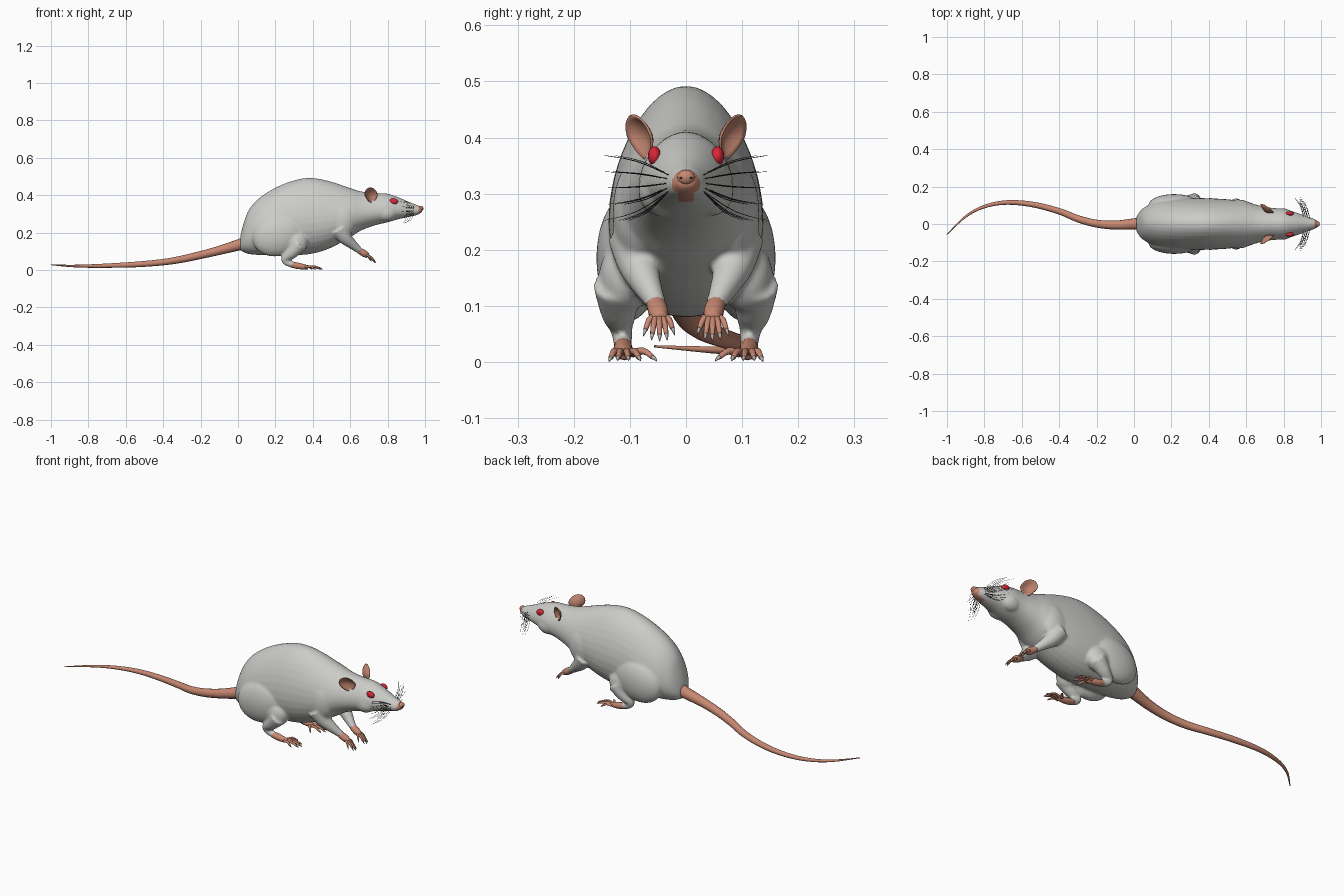
import bpy, bmesh, math, random
from mathutils import Vector, Matrix, Quaternion

random.seed(4)
if "Cube" in bpy.data.objects:
    bpy.data.objects.remove(bpy.data.objects["Cube"], do_unlink=True)


def material(name, rgb, rough=0.6):
    m = bpy.data.materials.new(name)
    m.use_nodes = True
    m.diffuse_color = (*rgb, 1)
    b = m.node_tree.nodes["Principled BSDF"]
    b.inputs["Base Color"].default_value = (*rgb, 1)
    b.inputs["Roughness"].default_value = rough
    return m


FUR = material("pale grey fur", (0.6, 0.6, 0.58))
SKIN = material("pink skin", (0.58, 0.25, 0.17))
EAR = material("ear pink", (0.5, 0.22, 0.15))
RED = material("eye red", (0.7, 0.02, 0.04), 0.2)
CLAW = material("claw grey", (0.45, 0.42, 0.4))
DARK = material("whisker dark", (0.03, 0.03, 0.03))


def spline(rows, steps):
    """Catmull-Rom interpolation of tuples of any length."""
    out = []
    for i in range(len(rows) - 1):
        a, b, c, d = (rows[max(0, min(len(rows) - 1, i + k))] for k in (-1, 0, 1, 2))
        for s in range(steps):
            t = s / steps
            out.append([q + t / 2 * (r - p + t * (2 * p - 5 * q + 4 * r - w + t * (3 * (q - r) + w - p)))
                        for p, q, r, w in zip(a, b, c, d)])
    return out + [list(rows[-1])]


def skin_rings(bm, rings):
    """Bridge rings of points and cap both ends."""
    vs = [[bm.verts.new(p) for p in r] for r in rings]
    n = len(vs[0])
    for a, b in zip(vs, vs[1:]):
        for j in range(n):
            bm.faces.new((a[j], a[(j + 1) % n], b[(j + 1) % n], b[j]))
    bm.faces.new(vs[0][::-1])
    bm.faces.new(vs[-1])


def tube(bm, rows, sides=12, steps=4, side=1):
    """Round tube through rows of (x, y, z, radius)."""
    pts = spline([(x, y * side, z, r) for x, y, z, r in rows], steps)
    pos = [Vector(p[:3]) for p in pts]
    rings, q, last = [], None, None
    for i, p in enumerate(pos):
        d = (pos[min(i + 1, len(pos) - 1)] - pos[max(i - 1, 0)]).normalized()
        q = d.to_track_quat('Z', 'Y') if q is None else last.rotation_difference(d) @ q
        last = d
        rings.append([p + q @ Vector((math.cos(a), math.sin(a), 0)) * pts[i][3]
                      for a in (2 * math.pi * j / sides for j in range(sides))])
    skin_rings(bm, rings)


def ball(bm, centre, radii, tilt=0.0, segs=28):
    m = Matrix.Translation(centre) @ Matrix.Rotation(tilt, 4, 'Y') @ Matrix.Diagonal((*radii, 1))
    bmesh.ops.create_uvsphere(bm, u_segments=segs, v_segments=segs // 2, radius=1, matrix=m)


def finish(name, bm, mat, mirror=False):
    bmesh.ops.recalc_face_normals(bm, faces=bm.faces)
    for f in bm.faces:
        f.smooth = True
    me = bpy.data.meshes.new(name)
    bm.to_mesh(me)
    bm.free()
    me.materials.append(mat)
    ob = bpy.data.objects.new(name, me)
    bpy.context.collection.objects.link(ob)
    if mirror:
        mod = ob.modifiers.new("mirror", 'MIRROR')
        mod.use_axis = (False, True, False)
        mod.use_mirror_merge = False
    return ob


# Torso and head: x, top, bottom, half width
body = [(.012, .18, .105, .035), (.03, .25, .095, .065), (.06, .325, .085, .09), (.12, .39, .08, .118),
        (.22, .45, .08, .132), (.33, .487, .08, .136), (.41, .491, .09, .135), (.5, .472, .12, .13),
        (.6, .438, .175, .118), (.66, .42, .212, .1), (.73, .412, .238, .086), (.8, .408, .255, .08),
        (.86, .388, .272, .063), (.92, .362, .285, .042), (.96, .347, .295, .029), (.985, .337, .31, .015)]
bm = bmesh.new()
rings = []
for x, top, low, w in spline(body, 4):
    ring = []
    for j in range(32):
        t = 2 * math.pi * j / 32
        ring.append((x, w * math.cos(t) * (1 - .18 * math.sin(t)), (top + low) / 2 + (top - low) / 2 * math.sin(t)))
    rings.append(ring)
skin_rings(bm, rings)

# Furry haunches, shoulders, cheeks and legs, fused into one skin
for s in (1, -1):
    ball(bm, (.215, s * .103, .185), (.14, .057, .11), -.3)
    ball(bm, (.31, s * .11, .15), (.065, .045, .065))
    ball(bm, (.555, s * .083, .265), (.08, .048, .1), .3)
    ball(bm, (.79, s * .045, .305), (.06, .04, .045))
    tube(bm, [(.33, .122, .14, .045), (.285, .12, .09, .033), (.25, .115, .06, .021),
              (.265, .113, .038, .018), (.305, .112, .026, .016)], side=s)
    tube(bm, [(.54, .09, .22, .05), (.57, .085, .175, .038), (.61, .07, .138, .027),
              (.645, .055, .108, .019), (.662, .051, .095, .016)], side=s)
raw = finish("fur_source", bm, FUR)
rm = raw.modifiers.new("fuse", 'REMESH')
rm.mode, rm.voxel_size, rm.use_smooth_shade = 'VOXEL', .0055, True
sm = raw.modifiers.new("soften", 'SMOOTH')
sm.factor, sm.iterations = .5, 10
deps = bpy.context.evaluated_depsgraph_get()
deps.update()
mesh = bpy.data.meshes.new_from_object(raw.evaluated_get(deps))
bpy.data.objects.remove(raw, do_unlink=True)
mesh.materials.clear()
mesh.materials.append(FUR)
mesh.materials.append(SKIN)
for p in mesh.polygons:
    c = p.center
    muzzle = c.x > .966
    lips = c.x > .92 and abs(c.y) < .014 and c.z < .315
    p.material_index = int(muzzle or lips)
    p.use_smooth = True
bpy.context.collection.objects.link(bpy.data.objects.new("furry_body", mesh))

# Tail
bm = bmesh.new()
tube(bm, [(.04, 0, .145, .034), (0, 0, .133, .03), (-.1, -.006, .105, .024), (-.2, .002, .08, .021),
          (-.3, .028, .058, .019), (-.4, .068, .042, .017), (-.54, .104, .03, .015), (-.68, .115, .024, .012),
          (-.8, .093, .021, .009), (-.9, .04, .022, .006), (-1, -.056, .028, .002)], 16, 6)
finish("tail", bm, SKIN)


# Paws with toes, and a claw on every toe
def paw(name, palm, base, tips, lift, r):
    skin, claws = bmesh.new(), bmesh.new()
    tube(skin, palm)
    mid = Vector(base)
    for i, tip in enumerate(tips):
        tip = Vector(tip)
        root = mid + Vector((0, (i - 2) * r * 1.0, 0))
        knuckle = root.lerp(tip, .55) + Vector((0, 0, lift))
        tube(skin, [(*root, r * 1.2), (*knuckle, r), (*tip, r * .75)], 8, 3)
        d = (tip - knuckle).normalized()
        tube(claws, [(*(tip - d * .003), r * .7), (*(tip + d * .006), r * .5),
                     (*(tip + d * .012 - Vector((0, 0, .002))), .0006)], 6, 2)
    finish(name, skin, SKIN, True)
    finish(name + "_claws", claws, CLAW, True)


paw("hind_feet", [(.28, .112, .031, .015), (.31, .112, .024, .017), (.345, .11, .018, .015), (.375, .108, .014, .01)],
    (.36, .108, .015),
    [(.39, .06, .009), (.43, .084, .008), (.442, .103, .008), (.438, .121, .008), (.405, .134, .008)], .008, .0062)
paw("front_paws", [(.648, .054, .104, .017), (.675, .049, .088, .018), (.695, .047, .076, .014)],
    (.688, .048, .08),
    [(.703, .024, .06), (.724, .035, .05), (.73, .047, .048), (.726, .06, .05), (.708, .072, .058)], .006, .0055)

# Cupped ears
bm = bmesh.new()
u, v = Vector((.8, -.5, 0)).normalized(), Vector((-.1, .3, 1)).normalized()
n = v.cross(u).normalized()
if n.y < 0:
    n = -n
centre, prev = Vector((.712, .083, .4)), None
for k in range(1, 7):
    r, ring = k / 6, []
    for j in range(24):
        a = 2 * math.pi * j / 24
        pinch = 1 if math.sin(a) > 0 else 1 + .35 * math.sin(a)
        ring.append(bm.verts.new(centre + u * (.04 * r * math.cos(a) * pinch) + v * (.042 * r * math.sin(a))
                                 - n * (.018 * (1 - r * r))))
    if prev is None:
        bm.faces.new(ring)
    else:
        for j in range(24):
            bm.faces.new((prev[j], prev[(j + 1) % 24], ring[(j + 1) % 24], ring[j]))
    prev = ring
ears = finish("ears", bm, EAR, True)
thick = ears.modifiers.new("thickness", 'SOLIDIFY')
thick.thickness, thick.offset = .004, 0

# Eyes
bm = bmesh.new()
ball(bm, (.832, .056, .367), (.022, .012, .017), .15, 20)
finish("eyes", bm, RED, True)

# Nose pad and nostrils
bm = bmesh.new()
ball(bm, (.978, 0, .329), (.014, .016, .014), 0, 16)
finish("nose", bm, SKIN)
bm = bmesh.new()
ball(bm, (.988, .008, .328), (.003, .0035, .0025), 0, 8)
finish("nostrils", bm, DARK, True)

# Whiskers fanning from the muzzle
bm = bmesh.new()
for i in range(20):
    x, z = .91 + .01 * (i % 4), .305 + .007 * (i // 4)
    reach = random.uniform(.07, .12)
    droop = (i // 4 - 2.4) * .022
    tube(bm, [(x, .03, z, .0008), (x - .015, .03 + reach * .5, z + droop * .7, .0007),
              (x - random.uniform(.02, .06), .03 + reach, z + droop, .0003)], 4, 3)
finish("whiskers", bm, DARK, True)
